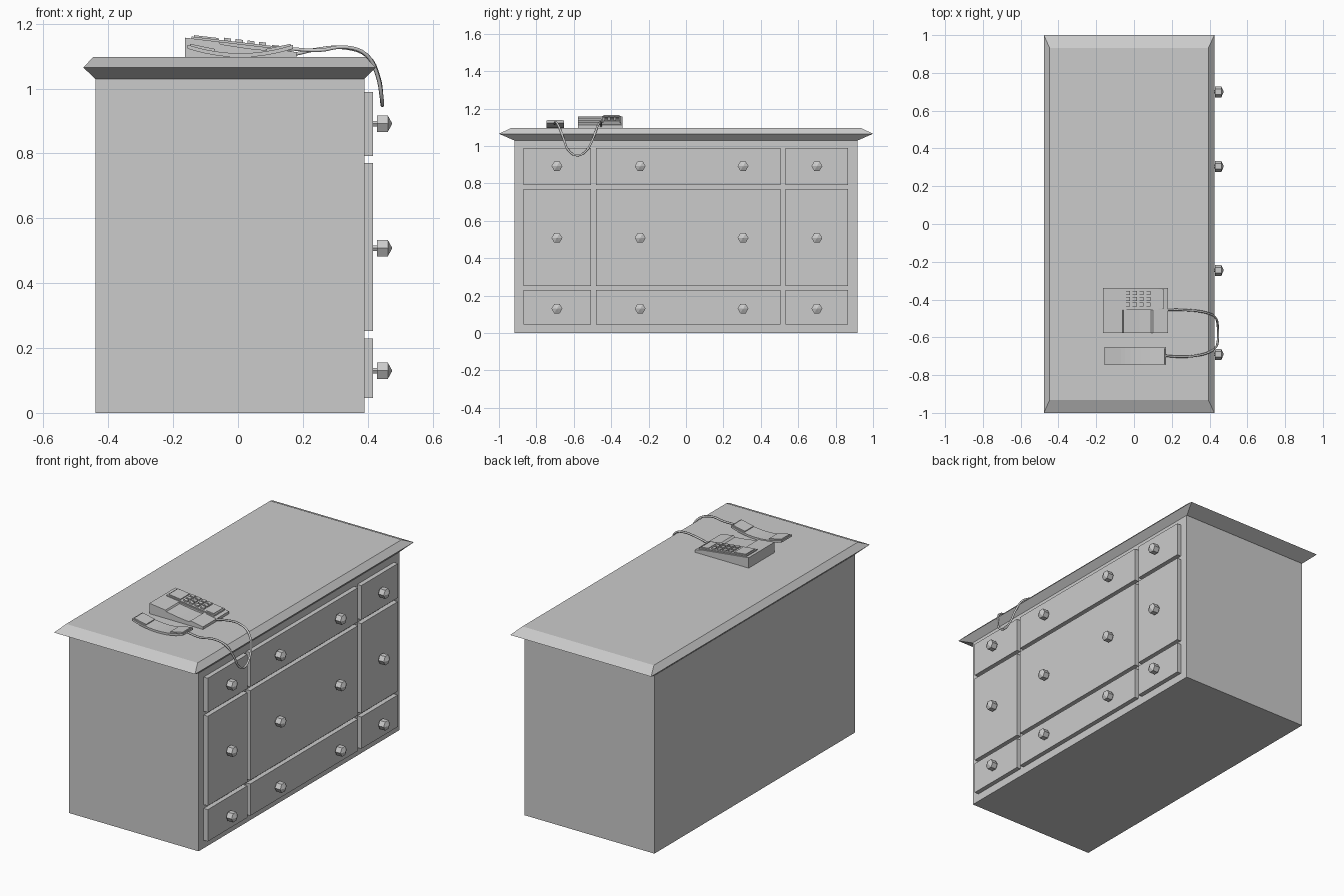
import bpy, bmesh, math

if "Cube" in bpy.data.objects:
    bpy.data.objects.remove(bpy.data.objects["Cube"])

def make(name, verts, faces):
    me = bpy.data.meshes.new(name)
    me.from_pydata(verts, [], faces)
    bm = bmesh.new()
    bm.from_mesh(me)
    bmesh.ops.recalc_face_normals(bm, faces=bm.faces)
    bm.to_mesh(me)
    bm.free()
    ob = bpy.data.objects.new(name, me)
    bpy.context.collection.objects.link(ob)
    return ob

def loft(name, rings):
    """Skin a list of equal-length rings and cap both ends."""
    n = len(rings[0])
    verts = [v for r in rings for v in r]
    faces = [(k*n + i, k*n + (i+1) % n, (k+1)*n + (i+1) % n, (k+1)*n + i)
             for k in range(len(rings) - 1) for i in range(n)]
    faces += [tuple(range(n)), tuple(range(len(verts) - n, len(verts)))]
    return make(name, verts, faces)

def prism(name, profile, y0, y1):
    return loft(name, [[(x, y, z) for x, z in profile] for y in (y0, y1)])

def rect(x0, x1, y, z):
    return [(x0, -y, z), (x1, -y, z), (x1, y, z), (x0, y, z)]

def box(name, x0, x1, y0, y1, z0, z1):
    return prism(name, [(x0, z0), (x1, z0), (x1, z1), (x0, z1)], y0, y1)

# Cabinet body and bevelled top
loft("cabinet_body", [rect(-0.44, 0.39, 0.917, z) for z in (0, 1.03)])
loft("counter_top", [rect(-0.44, 0.39, 0.92, 1.03),
                     rect(-0.477, 0.425, 1.0, 1.065),
                     rect(-0.447, 0.394, 0.932, 1.097)])

# Drawer fronts
columns = [(-0.87, -0.508), (-0.482, 0.504), (0.533, 0.867)]
rows = [(0.046, 0.23), (0.252, 0.77), (0.792, 0.99)]
for y0, y1 in columns:
    for z0, z1 in rows:
        box("drawer_front", 0.385, 0.416, y0, y1, z0, z1)

# Hexagonal knobs: thin stem, drum, pointed cap
def hexring(x, r, y, z):
    return [(x, y + r*math.cos(i*math.pi/3), z + r*math.sin(i*math.pi/3)) for i in range(6)]

for y in (-0.69, -0.245, 0.305, 0.70):
    for z in (0.13, 0.508, 0.892):
        outline = [(0.41, 0.01), (0.428, 0.01), (0.428, 0.029), (0.462, 0.029), (0.475, 0.002)]
        loft("knob", [hexring(x, r, y, z) for x, r in outline])

# Telephone base: sloping wedge
def base_z(x):
    return 1.157 - (x + 0.163) * 0.117

def slab(name, x0, x1, y0, y1, low, high):
    """Plate lying on the sloped top of the phone."""
    prism(name, [(x0, base_z(x0) + low), (x1, base_z(x1) + low),
                 (x1, base_z(x1) + high), (x0, base_z(x0) + high)], y0, y1)

prism("phone_base_back", [(-0.163, 1.095), (0.18, 1.095), (0.18, 1.112), (0.13, base_z(0.13)),
                          (-0.163, base_z(-0.163))], -0.455, -0.34)
# Front half has a shallow cradle
prism("phone_base_cradle", [(-0.163, 1.095), (0.18, 1.095), (0.18, 1.112), (0.10, base_z(0.10)),
                            (0.09, 1.118), (0.03, 1.124), (-0.055, 1.137),
                            (-0.06, base_z(-0.06)), (-0.163, base_z(-0.163))], -0.577, -0.455)

# Keypad plates and buttons
slab("keypad_panel", -0.143, 0.16, -0.448, -0.347, -0.005, 0.006)
slab("label_plate", -0.135, -0.06, -0.44, -0.355, 0, 0.011)
slab("speed_dial_plate", 0.105, 0.152, -0.44, -0.355, 0, 0.009)
for i in range(4):
    for j in range(3):
        x, y = -0.043 + 0.036*i, -0.437 + 0.03*j
        slab("phone_key", x, x + 0.022, y, y + 0.021, 0, 0.014)

# Handset: curved bar lying on its back, raised pads at both ends
N = 12
bar = []
for i in range(N + 1):
    x = -0.155 + 0.325*i/N
    bar.append((x, 1.097 + 0.026*((x - 0.0075)/0.1625)**2))
prism("handset", bar + [(x, z + 0.012) for x, z in reversed(bar)], -0.747, -0.652)
prism("handset_earpiece", [(-0.15, 1.13), (-0.075, 1.108), (-0.07, 1.122), (-0.147, 1.138)],
      -0.74, -0.659)
prism("handset_mouthpiece", [(0.165, 1.13), (0.09, 1.108), (0.085, 1.122), (0.162, 1.138)],
      -0.74, -0.659)

# Cord hanging over the counter edge
path = [(0.16, -0.697, 1.123), (0.25, -0.703, 1.118), (0.33, -0.697, 1.128), (0.395, -0.68, 1.105),
        (0.43, -0.655, 1.04), (0.443, -0.625, 0.972), (0.445, -0.58, 0.949),
        (0.443, -0.535, 0.972), (0.432, -0.497, 1.04), (0.40, -0.475, 1.10),
        (0.33, -0.46, 1.126), (0.25, -0.455, 1.122), (0.175, -0.455, 1.106)]
cu = bpy.data.curves.new("phone_cord", 'CURVE')
cu.dimensions = '3D'
cu.bevel_depth = 0.006
cu.bevel_resolution = 1
cu.resolution_u = 4
cu.use_fill_caps = True
sp = cu.splines.new('BEZIER')
sp.bezier_points.add(len(path) - 1)
for p, co in zip(sp.bezier_points, path):
    p.co = co
    p.handle_left_type = p.handle_right_type = 'AUTO'
bpy.context.collection.objects.link(bpy.data.objects.new("phone_cord", cu))
